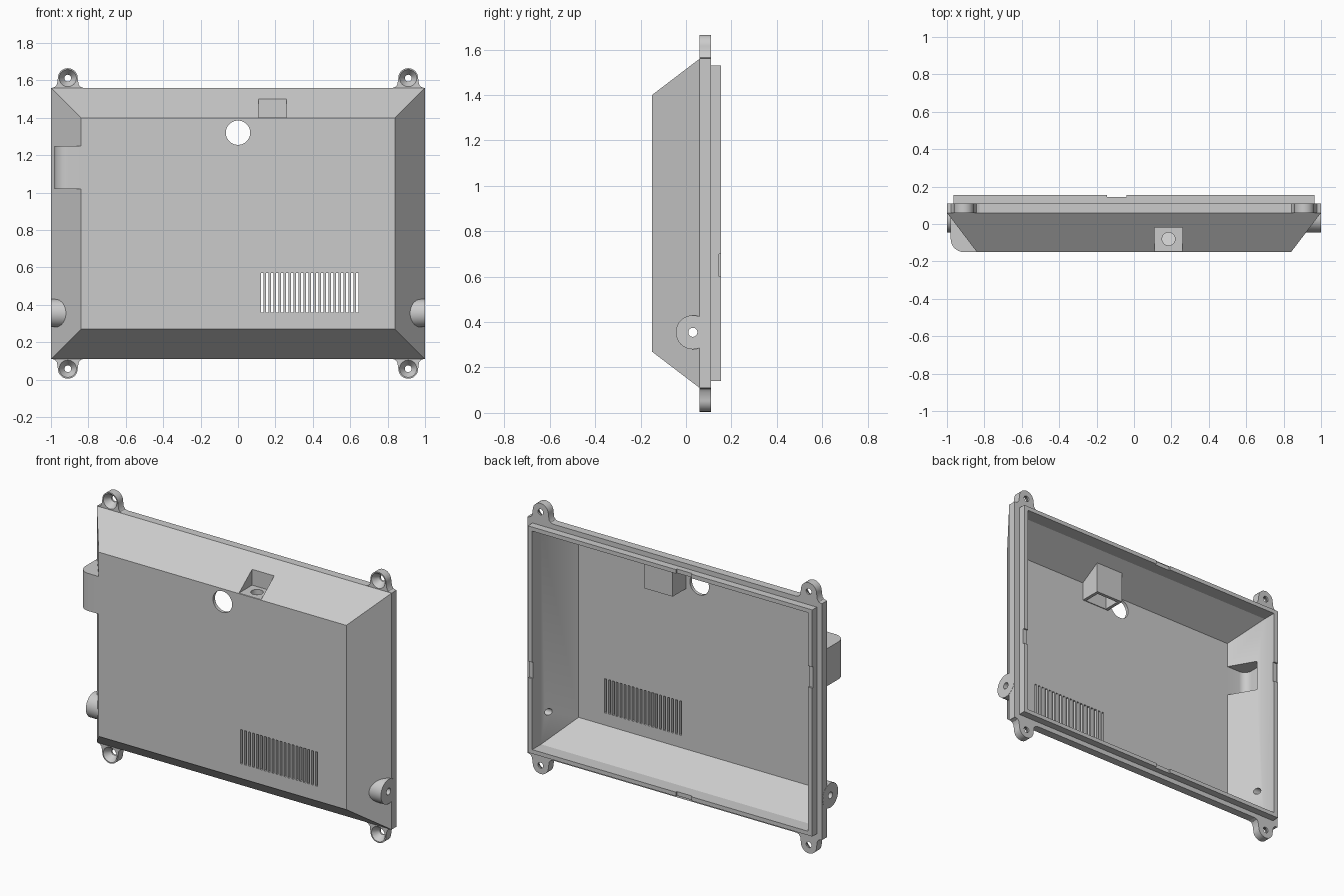
import bpy, bmesh
from math import sin, cos, pi, radians

if "Cube" in bpy.data.objects:
    bpy.data.objects.remove(bpy.data.objects["Cube"])

grey = bpy.data.materials.new("plain grey plastic")
grey.use_nodes = True
grey.diffuse_color = (0.6, 0.6, 0.6, 1)
grey.node_tree.nodes["Principled BSDF"].inputs["Base Color"].default_value = (0.6, 0.6, 0.6, 1)


def add_loft(bm, rings):
    """Closed solid skinned through rings of 3D points."""
    loops = [[bm.verts.new(p) for p in ring] for ring in rings]
    n = len(loops[0])
    for a, b in zip(loops, loops[1:]):
        for i in range(n):
            j = (i + 1) % n
            bm.faces.new((a[i], a[j], b[j], b[i]))
    bm.faces.new(loops[0])
    bm.faces.new(loops[-1][::-1])


def solid(name, *lofts):
    bm = bmesh.new()
    for rings in lofts:
        add_loft(bm, rings)
    bmesh.ops.recalc_face_normals(bm, faces=bm.faces)
    mesh = bpy.data.meshes.new(name)
    bm.to_mesh(mesh)
    bm.free()
    mesh.materials.append(grey)
    obj = bpy.data.objects.new(name, mesh)
    bpy.context.collection.objects.link(obj)
    return obj


def place(axis, t, p, q):
    return {"x": (t, p, q), "y": (p, t, q), "z": (p, q, t)}[axis]


def prism(points, axis, a, b):
    return [[place(axis, t, p, q) for p, q in points] for t in (a, b)]


def box(x0, x1, y0, y1, z0, z1):
    return prism([(x0, y0), (x1, y0), (x1, y1), (x0, y1)], "z", z0, z1)


def arc(cx, cy, r, start=0, end=360, steps=32):
    return [(cx + r * cos(radians(start + (end - start) * i / steps)),
             cy + r * sin(radians(start + (end - start) * i / steps)))
            for i in range(steps + (end - start < 360))]


def combine(target, tool, operation):
    """Apply a boolean and discard the tool object."""
    mod = target.modifiers.new("boolean", "BOOLEAN")
    mod.operation = operation
    mod.solver = "EXACT"
    mod.object = tool
    bpy.context.view_layer.update()
    graph = bpy.context.evaluated_depsgraph_get()
    mesh = bpy.data.meshes.new_from_object(target.evaluated_get(graph))
    target.modifiers.clear()
    target.data = mesh
    bpy.data.objects.remove(tool)


def cut(target, *lofts):
    combine(target, solid("cutter", *lofts), "DIFFERENCE")


def join(target, *lofts):
    combine(target, solid("addition", *lofts), "UNION")


def frame_ring(hx, z0, z1, y):
    return [(-hx, y, z0), (hx, y, z0), (hx, y, z1), (-hx, y, z1)]


def finish(obj):
    bpy.ops.object.select_all(action="DESELECT")
    obj.select_set(True)
    bpy.context.view_layer.objects.active = obj
    bpy.ops.object.shade_smooth_by_angle(angle=radians(30))


# Tapered case with rim and raised lip
case = solid("case_shell", [
    frame_ring(0.84, 0.27, 1.40, -0.15),
    frame_ring(1.0, 0.11, 1.56, 0.06),
    frame_ring(1.0, 0.11, 1.56, 0.11),
    frame_ring(0.965, 0.14, 1.53, 0.11),
    frame_ring(0.965, 0.14, 1.53, 0.155)])

# Side bosses
for s in (-1, 1):
    join(case, prism(arc(0.03, 0.355, 0.075), "x", s * 0.88, s * 1.001))

# Rounded cable housing on the right side
join(case, prism([(-0.965, 0.035), (-0.98, 0.035)]
                 + arc(-0.91, -0.08, 0.07, 180, 270, 8)
                 + [(-0.84, -0.15), (-0.83, -0.14)], "z", 1.02, 1.25))

# Hollow interior, open at the back
cut(case, [
    frame_ring(0.82, 0.285, 1.385, -0.13),
    frame_ring(0.935, 0.165, 1.505, 0.07),
    frame_ring(0.935, 0.165, 1.505, 0.2)])
cut(case, prism([(-0.90, 0.03), (-0.96, 0.03)]
                + arc(-0.91, -0.08, 0.05, 180, 270, 8)
                + [(-0.80, -0.13), (-0.80, 0.0)], "z", 1.04, 1.23))

# Socket block behind the top slope, with its notch, pocket and hole
join(case, prism([(-0.14, 1.27), (0, 1.27), (0, 1.495), (-0.14, 1.395)], "x", 0.09, 0.28))
cut(case, box(0.11, 0.26, -0.2, -0.02, 1.402, 1.6))
cut(case, box(0.11, 0.26, -0.125, -0.02, 1.2, 1.37))
cut(case, prism(arc(0.185, -0.08, 0.035), "z", 1.3, 1.45))

# Round front opening and boss bores
cut(case, prism(arc(0, 1.32, 0.065, steps=48), "y", -0.2, -0.1))
for s in (-1, 1):
    cut(case, prism(arc(0.03, 0.355, 0.02), "x", s * 0.85, s * 1.1))

# Vent slots
cut(case, *[box(x, x + 0.014, -0.2, -0.1, 0.36, 0.57)
            for x in (0.122 + 0.0268 * i for i in range(20))])

# Shallow notches in the lip
cut(case,
    box(-0.145, -0.04, 0.145, 0.2, 1.49, 1.6),
    box(-0.145, -0.04, 0.145, 0.2, 0.1, 0.18),
    box(0.92, 1.0, 0.145, 0.2, 0.6, 0.7),
    box(-1.0, -0.92, 0.145, 0.2, 1.05, 1.18))
finish(case)

# Mounting ears with countersunk holes
flare = [(0.083, -0.005), (0.083, 0), (0.068, 0.005), (0.058, 0.018)]
outline = flare + arc(0, 0.052, 0.053, 0, 180, 24) + [(-u, v) for u, v in flare[::-1]]
for vertical, edge, up in (("top", 1.56, 1), ("bottom", 0.11, -1)):
    for side, s in (("left", 1), ("right", -1)):
        ear = solid(f"{vertical}_{side}_ear", prism(
            [(s * 0.91 + u, edge + up * v) for u, v in outline], "y", 0.06, 0.11))
        rings = [[(x, y, z) for x, z in arc(s * 0.91, edge + up * 0.052, r)]
                 for y, r in ((0.05, 0.046), (0.06, 0.046), (0.1, 0.018), (0.12, 0.018))]
        cut(ear, rings)
        finish(ear)
